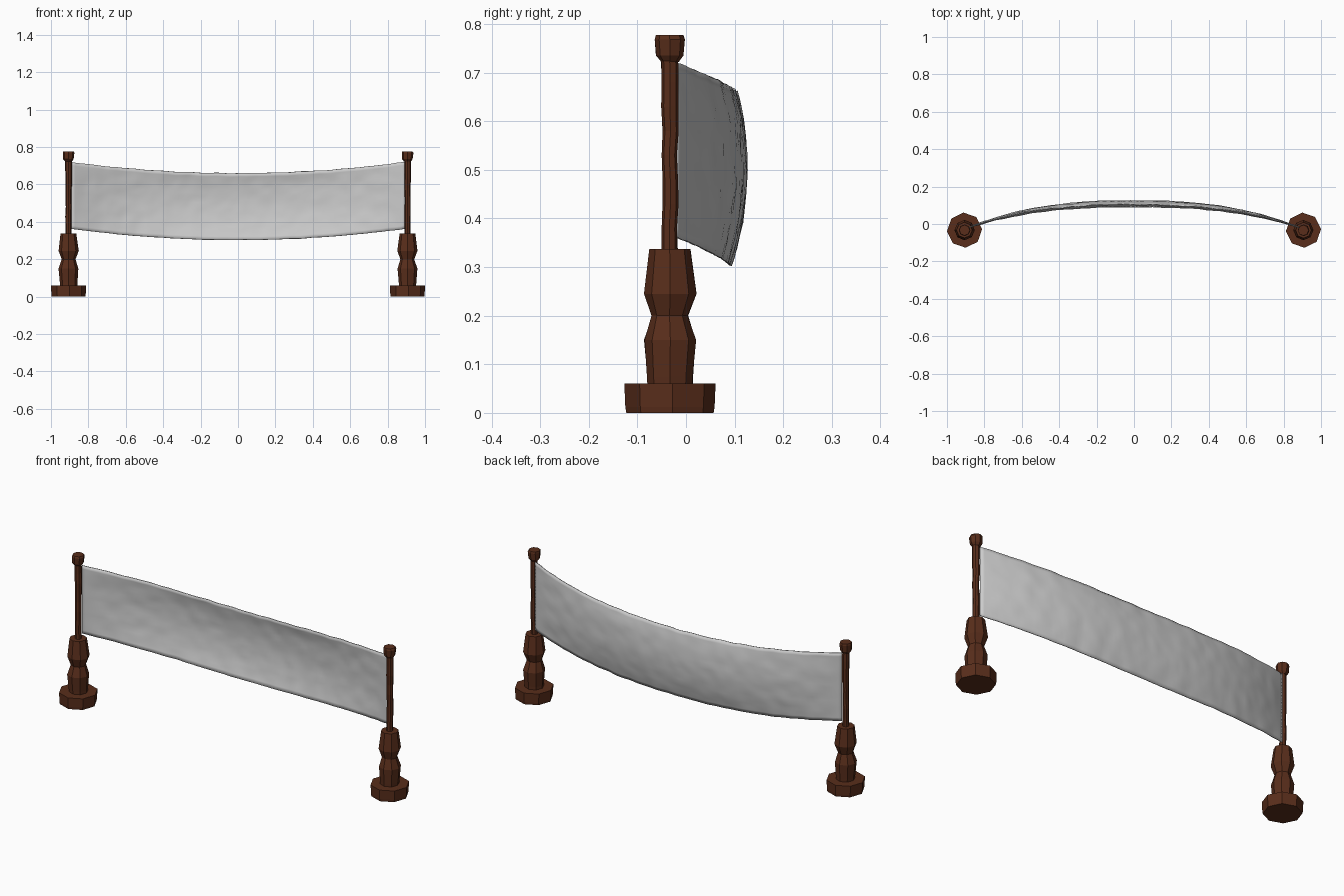
import bpy, bmesh, math, random
from mathutils import Vector, noise

if "Cube" in bpy.data.objects:
    bpy.data.objects.remove(bpy.data.objects["Cube"])

random.seed(4)
POST_X, POST_Y = 0.906, -0.033

wood = bpy.data.materials.new("dark_wood")
wood.diffuse_color = (0.10, 0.027, 0.011, 1)
wood.use_nodes = True
wood.node_tree.nodes["Principled BSDF"].inputs["Base Color"].default_value = wood.diffuse_color


def add_object(name, bm, mat=None):
    bmesh.ops.recalc_face_normals(bm, faces=bm.faces)
    mesh = bpy.data.meshes.new(name)
    bm.to_mesh(mesh)
    bm.free()
    ob = bpy.data.objects.new(name, mesh)
    bpy.context.collection.objects.link(ob)
    if mat:
        mesh.materials.append(mat)
    return ob


def turned(name, x, profile, jitter=0.0, sides=8, turn=0.0):
    """Closed faceted lathe from (radius, z) pairs, slightly hand-carved."""
    bm = bmesh.new()
    rings = []
    for r, z in profile:
        dx, dy = (random.uniform(-jitter, jitter) for _ in range(2))
        ring = []
        for i in range(sides):
            a = 2 * math.pi * i / sides + turn
            ring.append(bm.verts.new((x + dx + r * math.cos(a),
                                      POST_Y + dy + r * math.sin(a), z)))
        rings.append(ring)
    for a, b in zip(rings, rings[1:]):
        for i in range(sides):
            j = (i + 1) % sides
            bm.faces.new((a[i], a[j], b[j], b[i]))
    bm.faces.new(rings[0])
    bm.faces.new(rings[-1])
    return add_object(name, bm, wood)


# Two posts: foot, carved pedestal, thin pole, knob
foot = [(0.090, 0.0), (0.092, 0.012), (0.094, 0.06)]
pedestal = [(0.046, 0.055), (0.047, 0.075), (0.053, 0.15), (0.037, 0.20),
            (0.054, 0.245), (0.042, 0.337)]
pole = [(random.uniform(0.0155, 0.018), 0.33 + 0.05 * i) for i in range(9)]
knob = [(0.018, 0.722), (0.028, 0.735), (0.031, 0.768), (0.028, 0.777)]
for side, x in (("left", -POST_X), ("right", POST_X)):
    turned(side + "_foot", x, foot, turn=0.06)
    turned(side + "_pedestal", x, pedestal, 0.001)
    turned(side + "_pole", x, pole, 0.0015)
    turned(side + "_knob", x, knob, 0.001)

# Banner cloth: sags between the poles and billows backwards
NX, NZ, HALF = 90, 20, 0.892
bm = bmesh.new()
grid = []
for i in range(NX + 1):
    u = -1 + 2 * i / NX
    col = []
    for k in range(NZ + 1):
        v = k / NZ
        sag = 0.06 * (1 - u * u)
        depth = 0.113 + 0.012 * v + 0.105 * v * (1 - v)
        p = Vector((u * HALF, 0, 0.363 + 0.357 * v - sag))
        wrinkle = noise.noise(p * 14) * 0.003 + noise.noise(p * 32) * 0.0015
        fade = min(1, (1 - abs(u)) * 12)
        p.y = -0.022 + depth * (1 - abs(u) ** 2.5) + wrinkle * fade
        p.z += noise.noise(Vector((u * 12, v, 3))) * 0.003
        col.append(bm.verts.new(p))
    grid.append(col)
for a, b in zip(grid, grid[1:]):
    for k in range(NZ):
        bm.faces.new((a[k], b[k], b[k + 1], a[k + 1]))
cloth = add_object("banner_cloth", bm)
thick = cloth.modifiers.new("thickness", 'SOLIDIFY')
thick.thickness = 0.005
thick.offset = 0
bpy.context.view_layer.objects.active = cloth
cloth.select_set(True)
bpy.ops.object.shade_smooth_by_angle(angle=math.radians(40))
